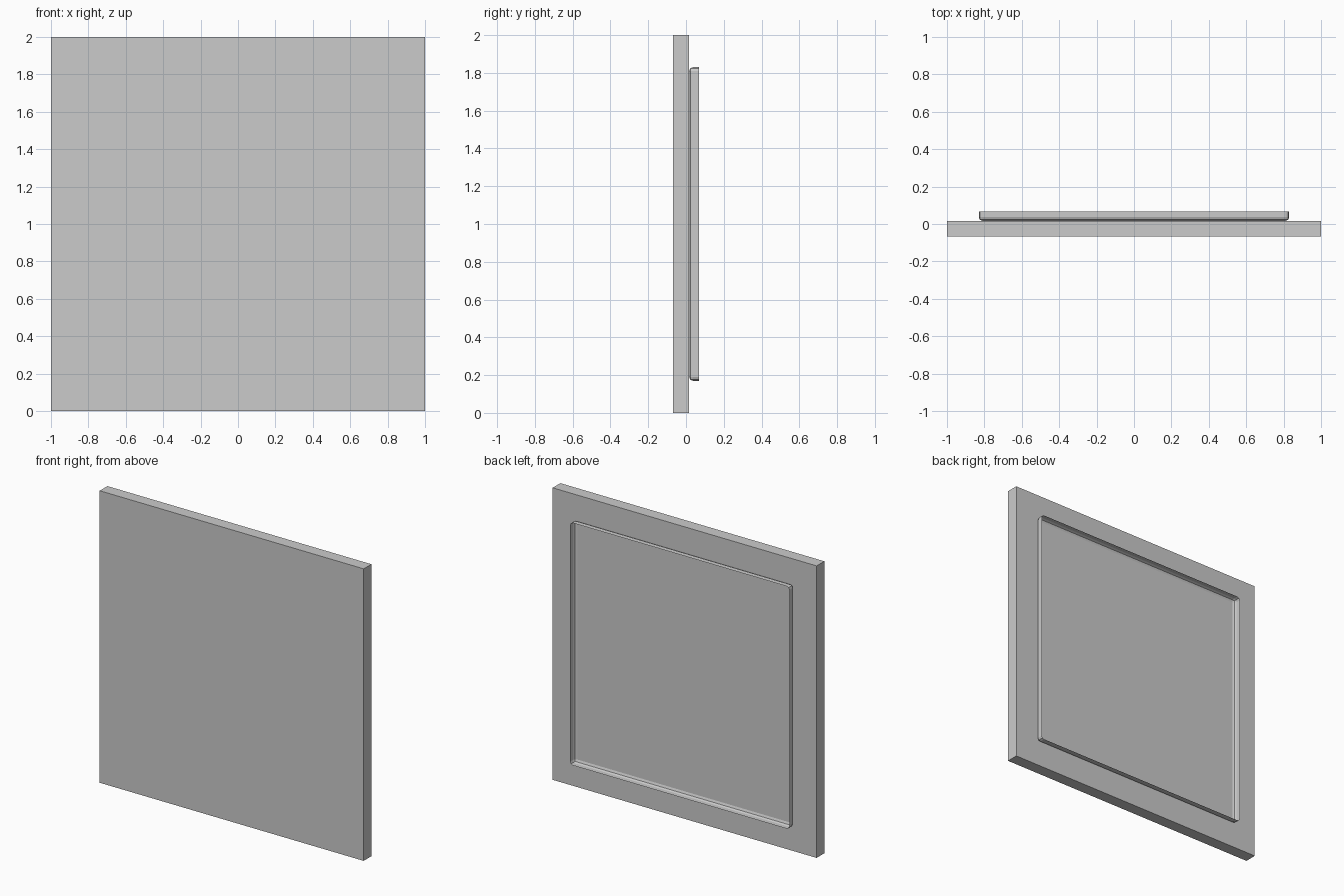
import bpy, bmesh
from mathutils import Matrix, Vector

if "Cube" in bpy.data.objects:
    bpy.data.objects.remove(bpy.data.objects["Cube"])


def box(bm, lo, hi):
    lo, hi = Vector(lo), Vector(hi)
    m = Matrix.Translation((lo + hi) / 2) @ Matrix.Diagonal((*(hi - lo), 1))
    bmesh.ops.create_cube(bm, size=1, matrix=m)


def finish(bm, name):
    mesh = bpy.data.meshes.new(name)
    bm.to_mesh(mesh)
    bm.free()
    obj = bpy.data.objects.new(name, mesh)
    bpy.context.collection.objects.link(obj)
    return obj


FRONT, PLATE_BACK, RIM = -0.068, 0.015, 0.068

# Square front panel
bm = bmesh.new()
box(bm, (-1, FRONT, 0), (1, PLATE_BACK, 2))
finish(bm, "front_panel")

# Shallow open tray on the back: thin sheet with rounded base and corners
bm = bmesh.new()
box(bm, (-0.83, PLATE_BACK + 0.002, 0.17), (0.83, RIM, 1.83))
bm.normal_update()
opening = [f for f in bm.faces if f.normal.y > 0.9]
bmesh.ops.delete(bm, geom=opening, context='FACES_ONLY')
rounded = [e for e in bm.edges if not e.is_boundary]
bmesh.ops.bevel(bm, geom=rounded, offset=0.02, segments=2, profile=0.5,
                affect='EDGES', clamp_overlap=True)
finish(bm, "back_tray")
